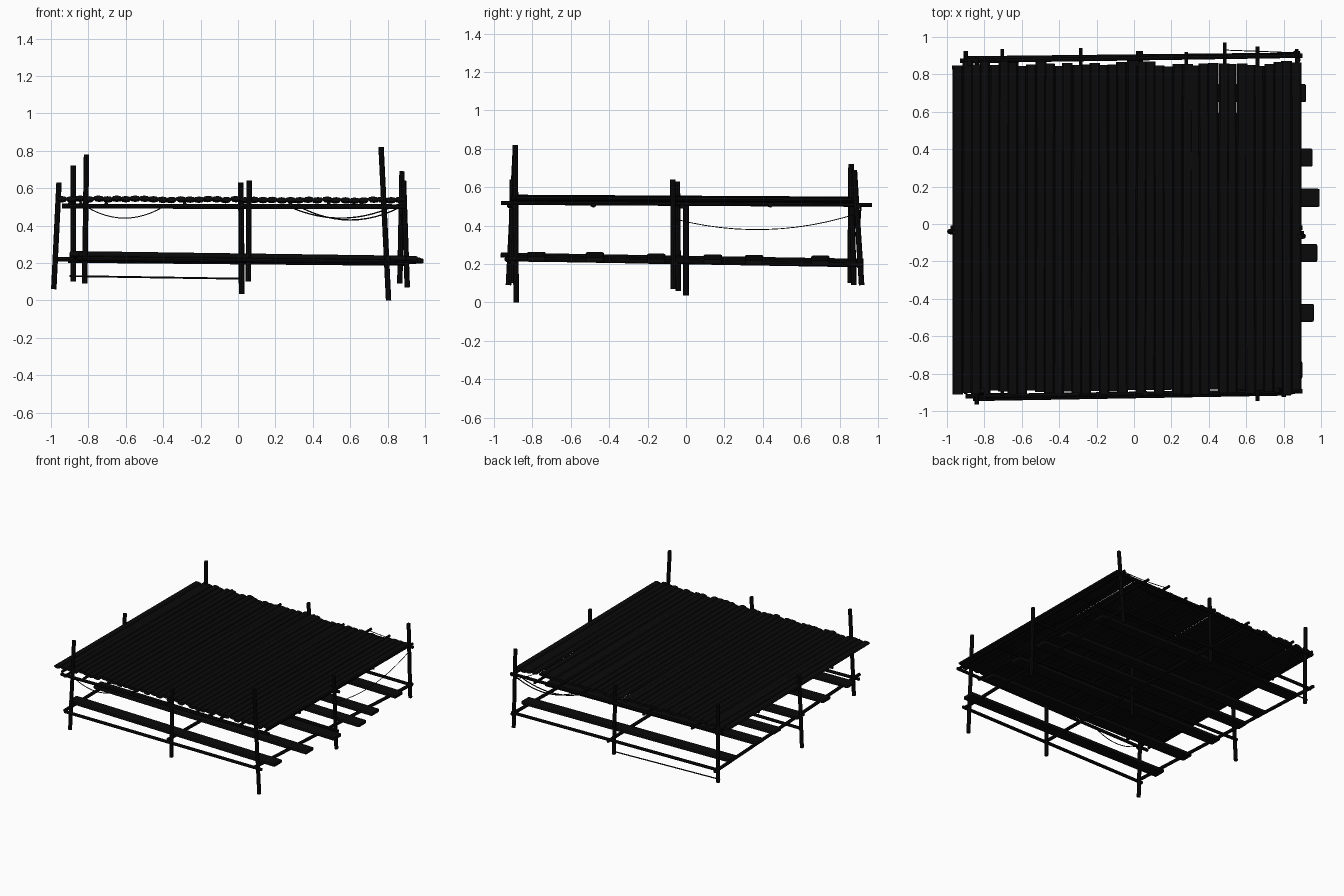
import bpy, random
from mathutils import Vector

if "Cube" in bpy.data.objects:
    bpy.data.objects.remove(bpy.data.objects["Cube"])

random.seed(4)

# Near-black weathered wood
dark = bpy.data.materials.new("dark_wood")
dark.diffuse_color = (0.003, 0.003, 0.003, 1)
dark.use_nodes = True
dark.node_tree.nodes["Principled BSDF"].inputs["Base Color"].default_value = dark.diffuse_color
dark.roughness = 1.0


def pole(name, a, b, w, h=None, sides=8):
    """Straight pole or flattened slat between two points."""
    a, b = Vector(a), Vector(b)
    d = b - a
    bpy.ops.mesh.primitive_cylinder_add(vertices=sides, radius=1, depth=1)
    o = bpy.context.object
    o.name = name
    o.data.materials.append(dark)
    # local y follows world z for horizontal poles, so h is the vertical half size
    z = d.normalized()
    up = Vector((0, 0, 1)) if abs(z.z) < 0.8 else Vector((0, 1, 0))
    x = up.cross(z).normalized()
    y = z.cross(x)
    c = (a + b) / 2
    for v in o.data.vertices:
        p = v.co.copy()
        v.co = c + x * p.x * w + y * p.y * (h or w) + z * p.z * d.length
    bpy.ops.object.shade_smooth_by_angle()
    return o


def plank(name, a, b, w, t):
    """Thick board with bevelled edges."""
    a, b = Vector(a), Vector(b)
    d = b - a
    bpy.ops.mesh.primitive_cube_add(size=1)
    o = bpy.context.object
    o.name = name
    o.data.materials.append(dark)
    for v in o.data.vertices:
        v.co = Vector((v.co.x * d.length, v.co.y * w, v.co.z * t))
    o.location = (a + b) / 2
    o.rotation_euler = Vector((1, 0, 0)).rotation_difference(d).to_euler()
    m = o.modifiers.new("bevel", "BEVEL")
    m.width = 0.009
    m.segments = 2


def rope(name, a, b, sag, r=0.0025):
    """Sagging rope between two points."""
    a, b = Vector(a), Vector(b)
    cu = bpy.data.curves.new(name, "CURVE")
    cu.dimensions = "3D"
    cu.bevel_depth = r
    cu.bevel_resolution = 1
    cu.materials.append(dark)
    s = cu.splines.new("POLY")
    n = 12
    s.points.add(n)
    for i in range(n + 1):
        t = i / n
        p = a.lerp(b, t)
        s.points[i].co = (p.x, p.y, p.z - 4 * sag * t * (1 - t), 1)
    bpy.context.collection.objects.link(bpy.data.objects.new(name, cu))


# Nine leaning posts
posts = {
    "front_left": ((-0.82, -0.925, 0.09), (-0.81, -0.89, 0.78)),
    "front_middle": ((0.055, -0.91, 0.10), (0.06, -0.905, 0.64)),
    "front_right": ((0.805, -0.885, 0.00), (0.765, -0.89, 0.82)),
    "middle_left": ((-0.985, -0.04, 0.06), (-0.957, -0.045, 0.63)),
    "centre": ((0.02, 0.0, 0.035), (0.018, 0.0, 0.53)),
    "middle_right": ((0.905, -0.065, 0.07), (0.885, -0.068, 0.64)),
    "back_left": ((-0.88, 0.855, 0.10), (-0.88, 0.86, 0.72)),
    "back_middle": ((0.018, 0.875, 0.09), (0.015, 0.86, 0.63)),
    "back_right": ((0.865, 0.915, 0.09), (0.877, 0.877, 0.69)),
}
for k, (a, b) in posts.items():
    pole("post_" + k, a, b, 0.0145)

# Deck of flattened poles laid front to back
n = 38
step = 1.81 / (n - 1)
for i in range(n):
    x = -0.942 + i * step
    dz = random.uniform(-0.003, 0.004)
    pole("deck_pole", (x, -0.90 + random.uniform(-0.015, 0.015), 0.543 + dz - 0.004 * x),
         (x + random.uniform(-0.006, 0.006), 0.855 + random.uniform(-0.012, 0.02), 0.533 + dz - 0.004 * x),
         0.0285, 0.0125)

# Joists under the deck
joists = [(-0.90, -0.91, 0.91), (-0.84, -0.965, 0.89), (-0.705, -0.92, 0.935), (-0.285, -0.92, 0.94),
          (0.02, -0.93, 0.925), (0.28, -0.92, 0.92), (0.485, -0.92, 0.97),
          (0.66, -0.945, 0.95), (0.87, -0.90, 0.935)]
for x, y0, y1 in joists:
    pole("deck_joist", (x, y0, 0.518), (x, y1, 0.508), 0.010)

# Cross beams carrying the joists
for x0, y0, y1 in [(-0.90, -0.922, -0.895), (-0.94, -0.03, -0.02), (-0.93, 0.872, 0.90)]:
    pole("deck_beam", (x0, y0, 0.503), (0.90, y1, 0.500), 0.012)
for y in (-0.49, 0.43):
    pole("deck_beam", (-0.94, y, 0.507), (0.88, y + 0.01, 0.504), 0.010)

# Lower frame: beams along both directions, tied to the posts
for x0, x1, y0, z in [(-0.84, -0.90, -0.965, 0.235), (0.035, 0.035, -0.925, 0.225), (0.80, 0.875, -0.925, 0.215)]:
    pole("lower_side_beam", (x0, y0, z + 0.012), (x1, 0.925, z - 0.02), 0.0125)
for x0, x1, y0, y1, z in [(-0.86, 0.84, -0.935, -0.905, 0.216), (-0.98, 0.91, -0.02, -0.05, 0.212),
                          (-0.91, 0.89, 0.885, 0.905, 0.205)]:
    pole("lower_cross_beam", (x0, y0, z + 0.008), (x1, y1, z - 0.008), 0.012)

# Lower walkway planks
for y, x1, z in [(-0.78, 0.90, 0.241), (-0.475, 0.962, 0.239), (-0.155, 0.98, 0.231),
                 (0.14, 0.993, 0.227), (0.355, 0.955, 0.224), (0.70, 0.92, 0.221)]:
    plank("lower_plank", (-0.90, y, z + 0.009), (x1, y, z - 0.016), 0.097, 0.028)

# Thin rail low at the back
pole("back_low_rail", (-0.90, 0.862, 0.130), (0.02, 0.885, 0.116), 0.005, sides=6)

# Slack ropes
rope("right_rope", (0.895, -0.06, 0.435), (0.87, 0.90, 0.465), 0.07)
rope("front_left_rope", (-0.81, -0.905, 0.50), (-0.40, -0.91, 0.50), 0.06, 0.003)
rope("back_right_rope", (0.87, 0.91, 0.50), (0.33, 0.90, 0.50), 0.07, 0.004)
rope("back_right_top_rope", (0.485, 0.93, 0.515), (0.88, 0.915, 0.515), 0.01)
rope("back_right_loop", (0.30, 0.89, 0.49), (0.80, 0.90, 0.49), 0.05, 0.004)
